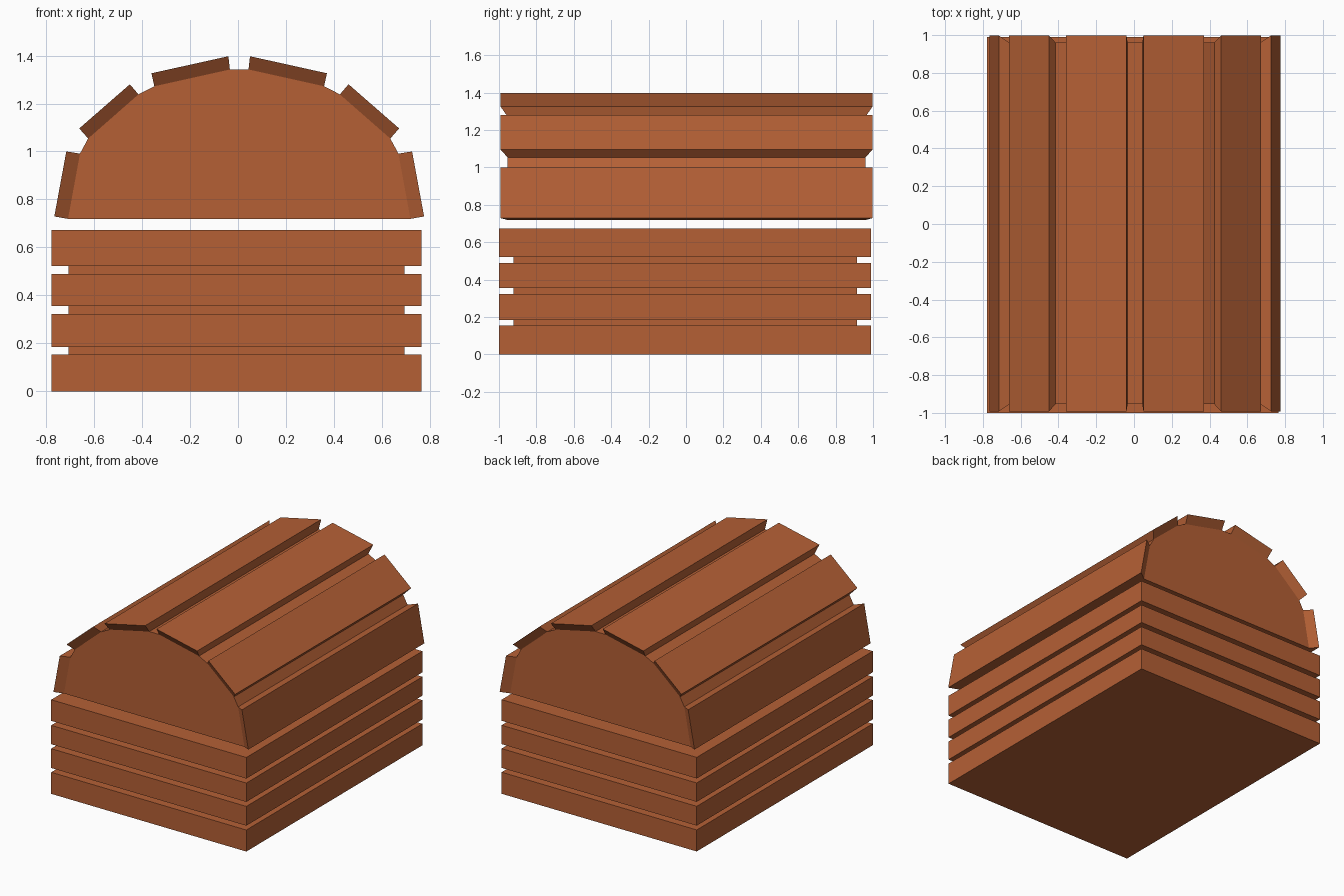
import bpy

if "Cube" in bpy.data.objects:
    bpy.data.objects.remove(bpy.data.objects["Cube"])

wood = bpy.data.materials.new("warm_brown_wood")
wood.diffuse_color = (0.46, 0.117, 0.036, 1)
wood.use_nodes = True
wood.node_tree.nodes["Principled BSDF"].inputs["Base Color"].default_value = wood.diffuse_color


def make_object(name, verts, faces):
    mesh = bpy.data.meshes.new(name)
    mesh.from_pydata(verts, [], faces)
    mesh.materials.append(wood)
    mesh.validate()
    ob = bpy.data.objects.new(name, mesh)
    bpy.context.collection.objects.link(ob)
    return ob


# Chest body: stacked boards with recessed seams, then an open cavity
OUT, SEAM, IN = (0.772, 0.995), (0.70, 0.918), (0.645, 0.865)
rings = [(OUT, 0.0)]
for lo, hi in [(0.154, 0.185), (0.323, 0.355), (0.49, 0.522)]:
    rings += [(OUT, lo), (SEAM, lo), (SEAM, hi), (OUT, hi)]
rings += [(OUT, 0.673), (IN, 0.673), (IN, 0.07)]
verts, faces = [], []
for (hx, hy), z in rings:
    verts += [(sx * hx - 0.006, sy * hy - 0.005, z)
              for sx, sy in ((-1, -1), (1, -1), (1, 1), (-1, 1))]
for r in range(len(rings) - 1):
    for i in range(4):
        j = (i + 1) % 4
        faces.append((4 * r + i, 4 * r + j, 4 * r + 4 + j, 4 * r + 4 + i))
n = len(verts)
faces += [(3, 2, 1, 0), (n - 4, n - 3, n - 2, n - 1)]
make_object("chest_body", verts, faces)

# Lid profile: right half of the arch, and matching outer plank corners
inner = [(0.714, 0.719), (0.664, 0.991), (0.630, 1.054), (0.420, 1.238),
         (0.354, 1.272), (0.039, 1.342)]
outer = [(0.771, 0.729), (0.721, 1.000), (0.667, 1.096), (0.456, 1.280),
         (0.366, 1.326), (0.045, 1.397)]


def mirrored(half):
    return half + [(-x, z) for x, z in reversed(half)]


inner, outer = mirrored(inner), mirrored(outer)
lining = [(x * 0.925, 0.719 + (z - 0.719) * 0.92) for x, z in inner]
lining[0], lining[-1] = (0.66, 0.719), (-0.66, 0.719)
CX, CY = 0.005, 0.003
N = len(inner)


def loops(profile, hy):
    return [(x + CX, s * hy + CY, z) for s in (-1, 1) for x, z in profile]


# Lid shell: end panels, plank seams and hollow inside
verts = loops(inner, 0.957) + loops(lining, 0.90)
a, b, c, d = 0, N, 2 * N, 3 * N
faces = [tuple(range(N)), tuple(reversed(range(b, b + N))),
         tuple(reversed(range(c, c + N))), tuple(range(d, d + N))]
for i in range(N - 1):
    if i % 2:
        faces.append((a + i, b + i, b + i + 1, a + i + 1))
    faces.append((c + i, c + i + 1, d + i + 1, d + i))
e = N - 1
faces += [(a, a + e, c + e, c), (b + e, b, d, d + e),
          (b, a, c, d), (a + e, b + e, d + e, c + e)]
make_object("lid_shell", verts, faces)

# Lid planks: six flared boards over the arch
for k in range(N // 2):
    i = 2 * k
    v = loops(inner[i:i + 2], 0.957) + loops(outer[i:i + 2], 0.995)
    make_object(f"lid_plank_{k + 1}", v,
                [(4, 6, 7, 5), (0, 4, 5, 1), (2, 3, 7, 6),
                 (0, 2, 6, 4), (1, 5, 7, 3)])
